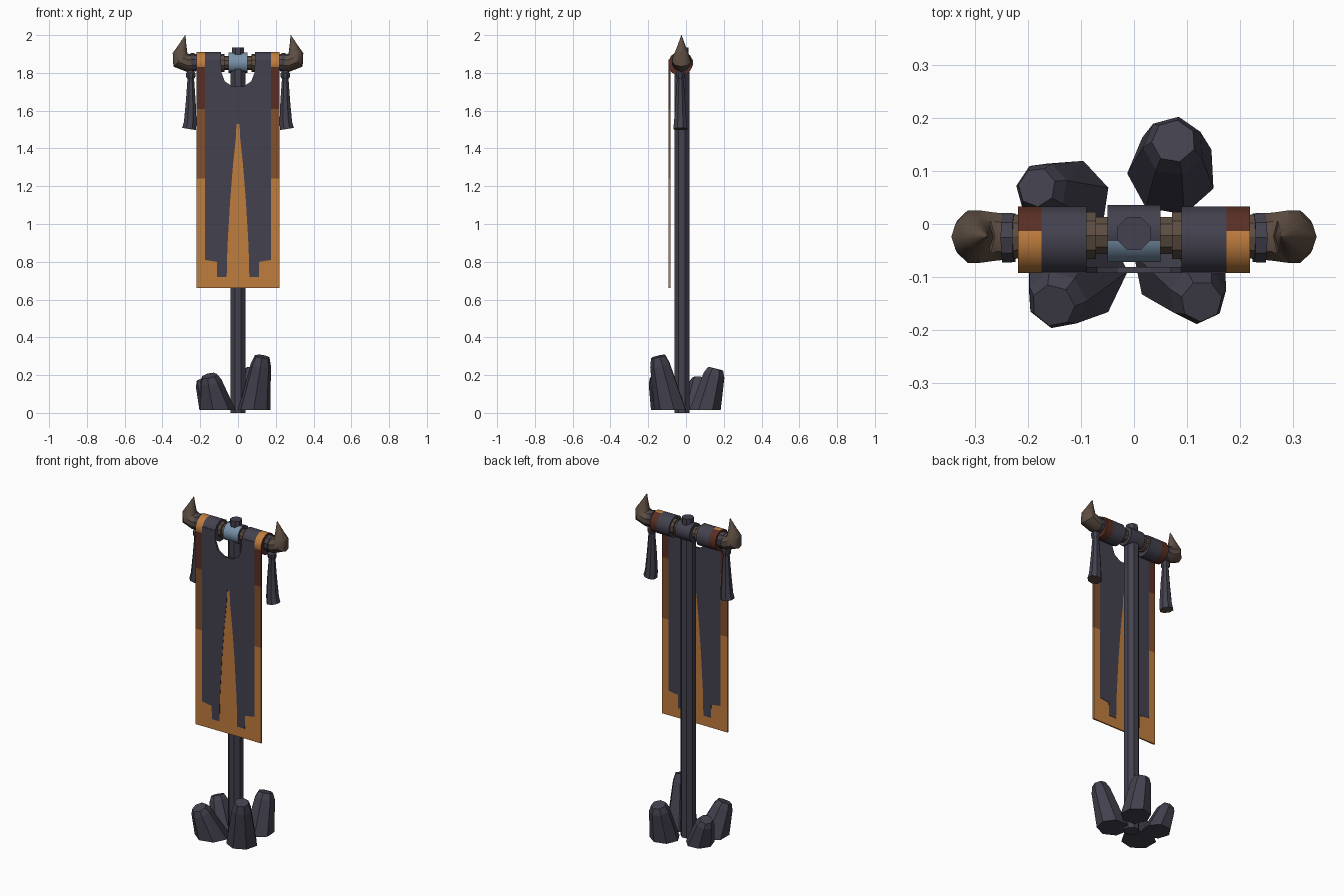
import bpy, bmesh, math
from mathutils import Vector

if "Cube" in bpy.data.objects:
    bpy.data.objects.remove(bpy.data.objects["Cube"])

def mat(name, rgb):
    m = bpy.data.materials.new(name)
    m.diffuse_color = (*rgb, 1)
    m.use_nodes = True
    m.node_tree.nodes["Principled BSDF"].inputs["Base Color"].default_value = m.diffuse_color
    return m

DARK = mat("dark slate", (0.056, 0.053, 0.076))
ORANGE = mat("orange trim", (0.53, 0.205, 0.048))
BROWN = mat("brown trim", (0.23, 0.08, 0.025))
RED = mat("red brown trim", (0.10, 0.028, 0.017))
HORN = mat("horn brown", (0.11, 0.075, 0.055))
STEEL = mat("pale steel", (0.19, 0.29, 0.40))

def finish(name, bm, mats, rule=None, smooth=False):
    bmesh.ops.recalc_face_normals(bm, faces=bm.faces)
    if rule:
        for f in bm.faces:
            f.material_index = rule(f.calc_center_median(), f.normal)
    me = bpy.data.meshes.new(name)
    bm.to_mesh(me)
    bm.free()
    ob = bpy.data.objects.new(name, me)
    bpy.context.collection.objects.link(ob)
    for m in mats:
        me.materials.append(m)
    if smooth:
        bpy.context.view_layer.objects.active = ob
        ob.select_set(True)
        bpy.ops.object.shade_smooth_by_angle(angle=math.radians(35))
        ob.select_set(False)
    return ob

def tube(name, path, y, mats, n=10, rule=None, smooth=True):
    """Round sweep in the xz plane; path holds (x, z, radius)."""
    bm = bmesh.new()
    pts = [Vector((x, y, z)) for x, z, r in path]
    rings = []
    for i, p in enumerate(pts):
        t = (pts[min(i + 1, len(pts) - 1)] - pts[max(i - 1, 0)]).normalized()
        side = Vector((0, 1, 0))
        up = t.cross(side)
        rings.append([bm.verts.new(p + path[i][2] * (math.cos(a) * side + math.sin(a) * up))
                      for a in (2 * math.pi * (k + 0.5) / n for k in range(n))])
    for a, b in zip(rings, rings[1:]):
        for k in range(n):
            bm.faces.new((a[k], a[(k + 1) % n], b[(k + 1) % n], b[k]))
    bm.faces.new(rings[0])
    bm.faces.new(rings[-1])
    return finish(name, bm, mats, rule, smooth)

def slab(name, outline, y0, y1, m):
    """Flat outline in xz given a thickness in y."""
    bm = bmesh.new()
    f = bm.faces.new([bm.verts.new((x, y0, z)) for x, z in outline])
    r = bmesh.ops.extrude_face_region(bm, geom=[f])
    bmesh.ops.translate(bm, vec=(0, y1 - y0, 0),
                        verts=[v for v in r["geom"] if isinstance(v, bmesh.types.BMVert)])
    finish(name, bm, [m])

def rect(x0, x1, z0, z1):
    return [(x0, z0), (x1, z0), (x1, z1), (x0, z1)]

def rock(name, base, rb, top, rt, spin):
    """Leaning boulder: convex hull of a base ring and two tilted upper rings."""
    bm = bmesh.new()
    b, t = Vector((*base, 0.015)), Vector(top)
    q = Vector((0, 0, 1)).rotation_difference((t - b).normalized())
    for k in range(7):
        a = 2 * math.pi * k / 7 + spin
        d = Vector((math.cos(a), math.sin(a), 0))
        bm.verts.new(b + d * rb)
        bm.verts.new(b.lerp(t, 0.9) + (q @ d) * rt)
        bm.verts.new(b.lerp(t, 1.07) + (q @ d) * rt * 0.72)
    bmesh.ops.convex_hull(bm, input=bm.verts)
    bmesh.ops.dissolve_limit(bm, angle_limit=0.05, verts=bm.verts, edges=bm.edges)
    finish(name, bm, [DARK])

# Pole and cap
YC, ZC = -0.022, 1.853
tube("pole", [(0, 0, 0.043), (0, 1.85, 0.043)], YC, [DARK], 8)
tube("pole_cap", [(0, 1.85, 0.034), (0, 1.935, 0.034)], -0.018, [DARK], 8)

# Crossbar with centre sleeve, steel on its front
tube("crossbar", [(-0.24, ZC, 0.037), (0.24, ZC, 0.037)], YC, [HORN])
tube("centre_sleeve", [(-0.05, ZC, 0.056), (0.05, ZC, 0.056)], -0.018, [DARK, STEEL], 12,
     lambda c, n: int(n.y < -0.3 and n.z > -0.6))

# Cloth dark panel: right half outline, mirrored
half = [(0.03, 1.728), (0.07, 1.755), (0.087, 1.80), (0.09, 1.87), (0.175, 1.87),
        (0.175, 0.81), (0.112, 0.80), (0.110, 0.72), (0.060, 0.72), (0.056, 0.88),
        (0.042, 1.12), (0.026, 1.32), (0.012, 1.45), (0.008, 1.53)]
slab("banner_panel", half + [(-x, z) for x, z in reversed(half)], -0.093, -0.081, DARK)
slab("banner_lower_field", rect(-0.176, 0.176, 0.66, 1.56), -0.091, -0.083, ORANGE)

for s, side in ((1, "right"), (-1, "left")):
    # Banded cloth border
    for part, z0, z1, m in (("lower", 0.66, 1.24, ORANGE), ("middle", 1.24, 1.61, BROWN),
                            ("upper", 1.61, 1.86, RED)):
        slab(f"{side}_{part}_border", rect(s * 0.174, s * 0.22, z0, z1), -0.092, -0.082, m)
    # Straps wrapped over the bar
    tube(f"{side}_dark_loop", [(s * 0.09, 1.848, 0.065), (s * 0.175, 1.848, 0.065)],
         -0.03, [DARK], 12)
    tube(f"{side}_trim_loop", [(s * 0.175, 1.848, 0.065), (s * 0.22, 1.848, 0.065)],
         -0.03, [RED, ORANGE], 12, lambda c, n: int(c.y < -0.02 and c.z > 1.84 and abs(n.x) < 0.5))
    # Bar collar
    tube(f"{side}_collar", [(s * 0.072, ZC, 0.047), (s * 0.092, ZC, 0.047)], YC, [HORN])
    # Horn
    tube(f"{side}_horn", [(s * x, z, r) for x, z, r in (
        (0.215, 1.857, 0.043), (0.265, 1.853, 0.048), (0.303, 1.868, 0.052),
        (0.306, 1.90, 0.040), (0.294, 1.94, 0.023), (0.287, 1.97, 0.012),
        (0.279, 2.0, 0.001))], -0.024, [HORN])
    # Tassel: cord, knot and skirt
    tube(f"{side}_tassel_cord", [(s * 0.226, 1.857, 0.0485), (s * 0.248, 1.855, 0.0495)],
         -0.026, [DARK])
    tube(f"{side}_tassel_knot", [(s * 0.25, 1.813, 0.012), (s * 0.25, 1.80, 0.026),
                                 (s * 0.25, 1.778, 0.026), (s * 0.25, 1.762, 0.014)],
         -0.03, [DARK], 8)
    tube(f"{side}_tassel_skirt", [(s * 0.25, 1.78, 0.018), (s * 0.25, 1.65, 0.028),
                                  (s * 0.253, 1.54, 0.036), (s * 0.259, 1.503, 0.040)],
         -0.03, [DARK, HORN], 8, lambda c, n: int(n.z < -0.7))

# Boulders at the foot
rock("front_right_rock", (0.085, -0.08), 0.088, (0.125, -0.142, 0.28), 0.055, 0.2)
rock("back_right_rock", (0.072, 0.10), 0.085, (0.075, 0.153, 0.22), 0.058, 0.5)
rock("front_left_rock", (-0.11, -0.09), 0.098, (-0.15, -0.15, 0.185), 0.058, 0.0)
rock("back_left_rock", (-0.125, 0.045), 0.08, (-0.18, 0.068, 0.17), 0.052, 0.3)
